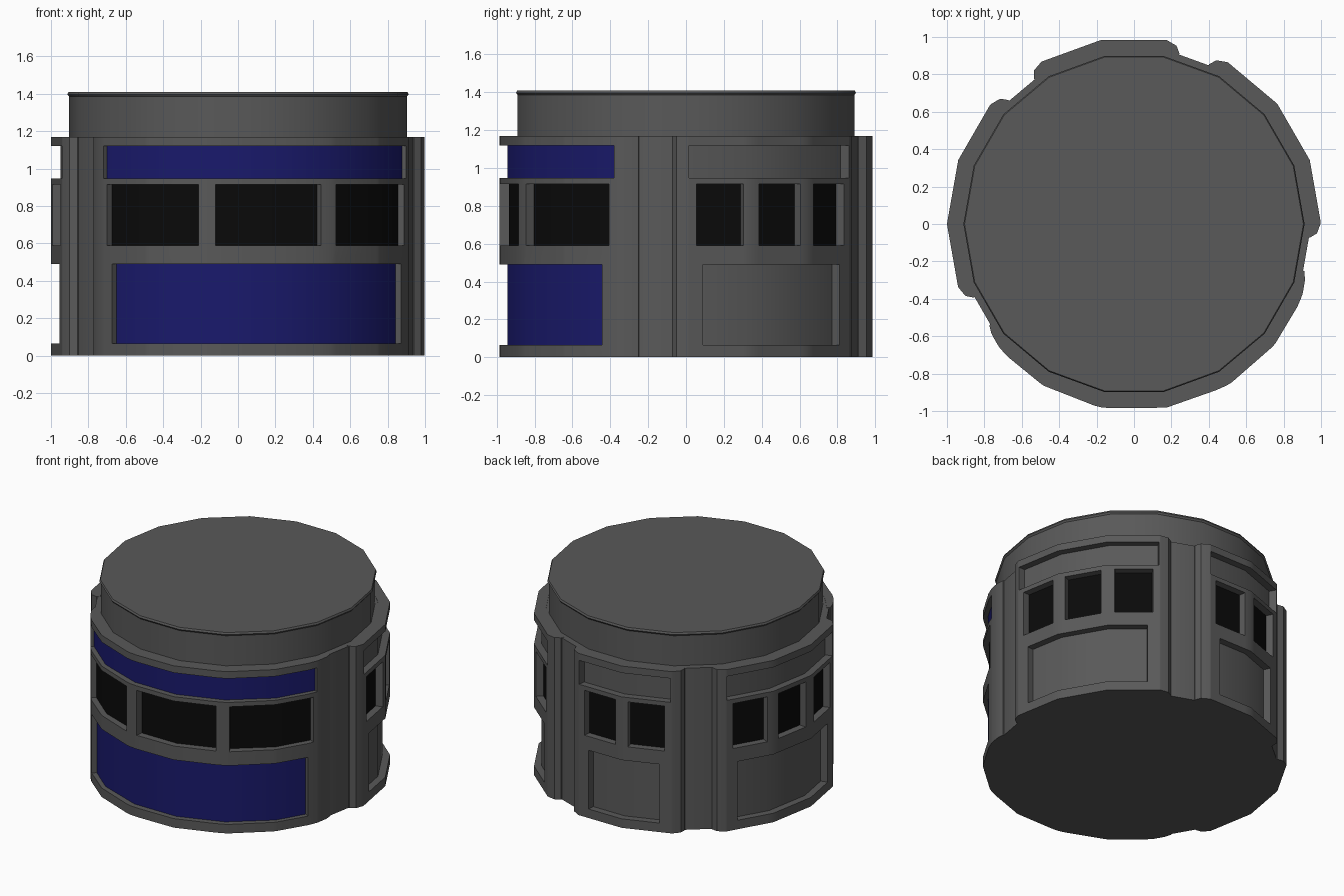
import bpy, bmesh
from math import sin, cos, radians

if "Cube" in bpy.data.objects:
    bpy.data.objects.remove(bpy.data.objects["Cube"])

CORE = 0.948
ROWS = [0.0, 0.065, 0.49, 0.59, 0.915, 0.947, 1.12, 1.17]


def material(name, rgb):
    m = bpy.data.materials.new(name)
    m.diffuse_color = (*rgb, 1)
    m.use_nodes = True
    m.node_tree.nodes["Principled BSDF"].inputs["Base Color"].default_value = m.diffuse_color
    return m


GREY = material("dark_grey", (0.1, 0.1, 0.1))
BLUE = material("blue", (0.01, 0.01, 0.15))
BLACK = material("black", (0.003, 0.003, 0.003))


def finish(name, bm, mat):
    bmesh.ops.remove_doubles(bm, verts=bm.verts, dist=1e-5)
    bmesh.ops.recalc_face_normals(bm, faces=bm.faces)
    me = bpy.data.meshes.new(name)
    bm.to_mesh(me)
    bm.free()
    me.materials.append(mat)
    ob = bpy.data.objects.new(name, me)
    bpy.context.collection.objects.link(ob)
    bpy.ops.object.select_all(action='DESELECT')
    ob.select_set(True)
    bpy.context.view_layer.objects.active = ob
    bpy.ops.object.shade_smooth_by_angle(angle=radians(25))
    return ob


def pt(r, a, z):
    return (r * cos(radians(a)), r * sin(radians(a)), z)


def poly_r(a, r=1.0):
    # radius of an 18-sided ring at angle a
    return r * cos(radians(10)) / cos(radians(a % 20 - 10))


def lathe(name, profile, mat):
    bm = bmesh.new()
    rings = [[bm.verts.new(pt(r, i * 20, z)) for i in range(18)] for r, z in profile]
    for lo, hi in zip(rings, rings[1:]):
        for i in range(18):
            j = (i + 1) % 18
            bm.faces.new((lo[i], lo[j], hi[j], hi[i]))
    bm.faces.new(rings[0][::-1])
    bm.faces.new(rings[-1])
    return finish(name, bm, mat)


def columns(marks, lo, hi):
    corners = [a for a in range(-20, 400, 20) if lo < a < hi]
    return sorted(set(round(a, 3) for a in list(marks) + corners))


def panel(name, a0, a1, z0, z1, r, mat):
    # thin curved infill, seated behind the wall surface
    cols = columns((a0, a1), a0, a1)
    bm = bmesh.new()
    vs = [(bm.verts.new(pt(poly_r(a, r), a, z0)), bm.verts.new(pt(poly_r(a, r), a, z1))) for a in cols]
    for p, q in zip(vs, vs[1:]):
        bm.faces.new((p[0], q[0], q[1], p[1]))
    finish(name, bm, mat)


def section(name, mid, half, taper, top, win, low, count, fill, fill_r):
    gap = 5.2
    w = (2 * win - gap * (count - 1)) / count
    holes = [(-top, top, 5), (-low, low, 1)]
    holes += [(-win + k * (w + gap), -win + k * (w + gap) + w, 3) for k in range(count)]
    holes = [(round(mid + a, 3), round(mid + b, 3), row) for a, b, row in holes]
    marks = [a for h in holes for a in h[:2]]
    marks += [mid + s * (half - t) for s in (-1, 1) for t, _ in taper]
    cols = columns(marks, mid - half, mid + half)

    def outer(a):
        t = half - abs(a - mid)
        r = poly_r(a)
        for (t0, r0), (t1, r1) in zip(taper, taper[1:]):
            if t <= t1:
                return min(r, r0 + (r1 - r0) * max(0, t - t0) / (t1 - t0))
        return min(r, taper[-1][1])

    def solid(i, k):
        if not (0 <= i < len(cols) - 1 and 0 <= k < len(ROWS) - 1):
            return False
        c = (cols[i] + cols[i + 1]) / 2
        return not any(a < c < b and k == row for a, b, row in holes)

    bm = bmesh.new()

    def quad(*ps):
        bm.faces.new([bm.verts.new(p) for p in ps])

    for i in range(len(cols) - 1):
        a, b = cols[i], cols[i + 1]
        ra, rb, n = outer(a), outer(b), 0.92
        for k in range(len(ROWS) - 1):
            if not solid(i, k):
                continue
            z0, z1 = ROWS[k], ROWS[k + 1]
            quad(pt(ra, a, z0), pt(rb, b, z0), pt(rb, b, z1), pt(ra, a, z1))
            quad(pt(n, b, z0), pt(n, a, z0), pt(n, a, z1), pt(n, b, z1))
            for di, c, r in ((-1, a, ra), (1, b, rb)):
                if not solid(i + di, k):
                    quad(pt(n, c, z0), pt(r, c, z0), pt(r, c, z1), pt(n, c, z1))
            for dk, z in ((-1, z0), (1, z1)):
                if not solid(i, k + dk):
                    quad(pt(n, a, z), pt(n, b, z), pt(rb, b, z), pt(ra, a, z))
    finish(name + "_wall", bm, GREY)

    # window glass and infill panels
    for j, (a, b, row) in enumerate(holes):
        glass = row == 3
        panel(f"{name}_{'window' if glass else 'panel'}_{j}", a, b, ROWS[row], ROWS[row + 1],
              CORE + 0.002 if glass else fill_r, BLACK if glass else fill)


# Core drum and upper drum with a small flared rim
lathe("core_drum", [(CORE, 0.0), (CORE, 1.168)], GREY)
lathe("upper_drum", [(0.903, 1.1), (0.903, 1.385), (0.912, 1.397), (0.906, 1.41)], GREY)

# Four wall sections, separated by shallow vertical channels
SIDE = [(0, 0.944), (1.5, 0.98), (5, 1.0)]
FRONT = [(0, 0.944), (2.5, 0.961), (7.2, 0.976), (26, 0.99), (50, 0.997)]
section("right", 30.2, 34.6, SIDE, 29.3, 27, 25, 3, GREY, 0.95)
section("back", 99.8, 24.7, SIDE, 19.4, 17, 15, 2, GREY, 0.95)
section("left", 170.0, 34.6, SIDE, 29.3, 27, 25, 3, GREY, 0.95)
section("front", 279.8, 64.8, FRONT, 57.3, 55.6, 53.2, 3, BLUE, 0.958)
